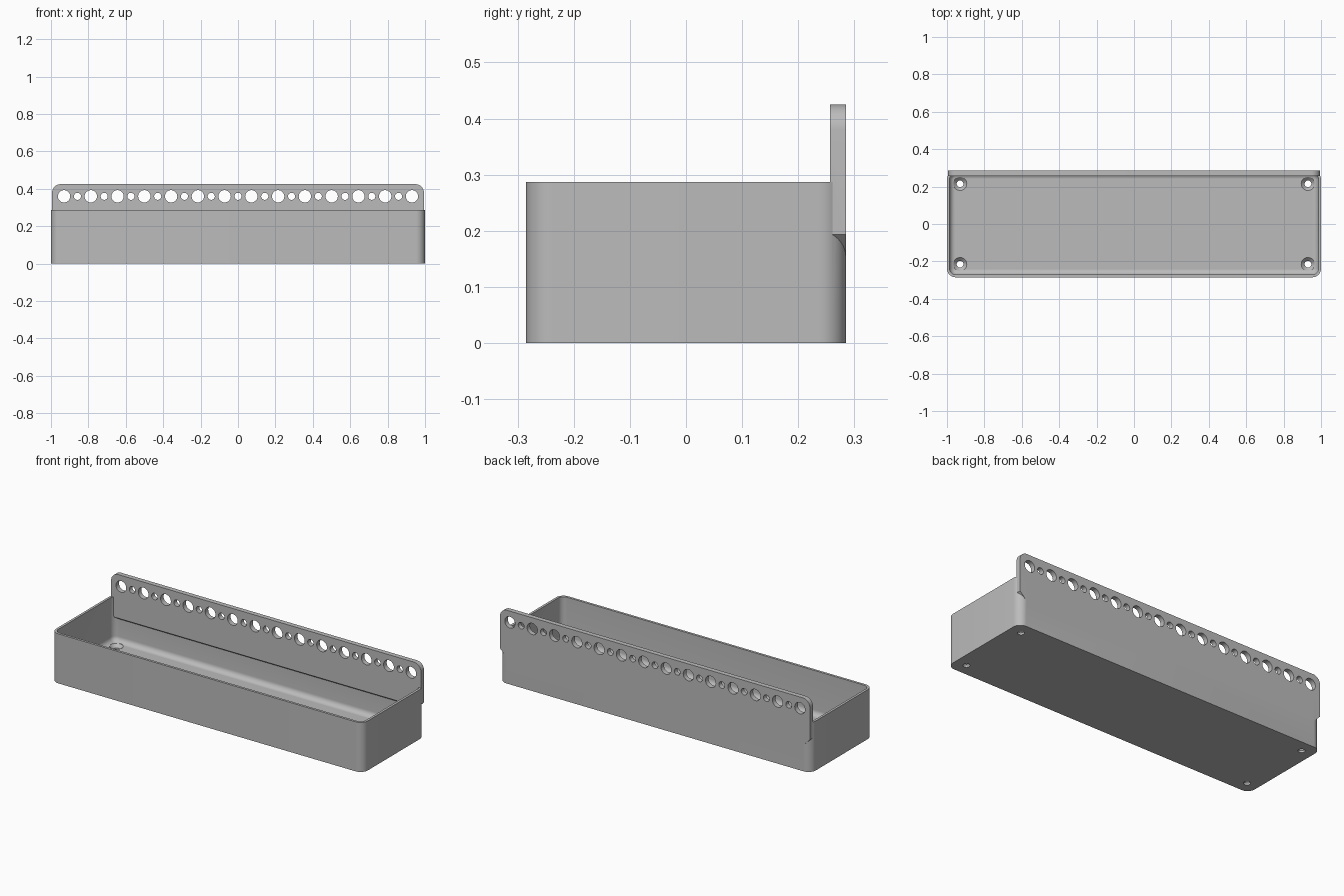
import bpy, bmesh, math

if "Cube" in bpy.data.objects:
    bpy.data.objects.remove(bpy.data.objects["Cube"])

# Single plain grey plastic
grey = bpy.data.materials.new("grey plastic")
grey.use_nodes = True
grey.diffuse_color = (0.5, 0.5, 0.5, 1)
grey.node_tree.nodes["Principled BSDF"].inputs["Base Color"].default_value = (0.5, 0.5, 0.5, 1)

HX, HY, HZ = 1.0, 0.285, 0.287      # bin half width, half depth, height
WALL, FLOOR, CORNER = 0.014, 0.03, 0.047
PANEL_X, PANEL_FRONT, PANEL_TOP = 0.994, 0.257, 0.425


def loft(name, rings):
    """Closed solid through rings of equal point count."""
    bm = bmesh.new()
    loops = [[bm.verts.new(p) for p in ring] for ring in rings]
    for a, b in zip(loops, loops[1:]):
        for i in range(len(a)):
            j = (i + 1) % len(a)
            bm.faces.new((a[i], a[j], b[j], b[i]))
    bm.faces.new(loops[0])
    bm.faces.new(loops[-1])
    bmesh.ops.recalc_face_normals(bm, faces=bm.faces)
    mesh = bpy.data.meshes.new(name)
    bm.to_mesh(mesh)
    bm.free()
    mesh.materials.append(grey)
    obj = bpy.data.objects.new(name, mesh)
    bpy.context.collection.objects.link(obj)
    return obj


def arc(cx, cy, r, start, steps=10):
    """Quarter arc, counter-clockwise."""
    angles = [start + math.pi / 2 * i / steps for i in range(steps + 1)]
    return [(cx + r * math.cos(a), cy + r * math.sin(a)) for a in angles]


def rounded_rect(hx, hy, r, z):
    pts = []
    for k, (sx, sy) in enumerate(((1, 1), (-1, 1), (-1, -1), (1, -1))):
        pts += arc(sx * (hx - r), sy * (hy - r), r, k * math.pi / 2)
    return [(x, y, z) for x, y in pts]


def circle(r, place, n=32):
    return [place(r * math.cos(2 * math.pi * i / n), r * math.sin(2 * math.pi * i / n)) for i in range(n)]


def combine(target, other, operation):
    mod = target.modifiers.new(operation.title(), "BOOLEAN")
    mod.operation, mod.solver, mod.object = operation, "EXACT", other
    bpy.ops.object.select_all(action="DESELECT")
    bpy.context.view_layer.objects.active = target
    target.select_set(True)
    bpy.ops.object.modifier_apply(modifier=mod.name)
    bpy.data.objects.remove(other)


# Bin body, hollowed by a cavity with a filleted floor
tray = loft("storage_bin", [rounded_rect(HX, HY, CORNER, z) for z in (0, HZ)])
fillet = 0.03
rings = []
for i in range(9):
    a = math.pi / 2 * i / 8
    inset = WALL + fillet * (1 - math.sin(a))
    z = FLOOR + fillet * (1 - math.cos(a))
    rings.append(rounded_rect(HX - inset, HY - inset, CORNER - inset, z))
rings.append(rounded_rect(HX - WALL, HY - WALL, CORNER - WALL, HZ + 0.1))
combine(tray, loft("cavity_cutter", rings), "DIFFERENCE")


# Mounting panel: rounded top corners, sloped lower ends and inner lower edge
def panel_outline(bottom, y):
    r, slope_end = 0.045, 0.193
    half = [(PANEL_X - (slope_end - bottom), bottom), (PANEL_X, slope_end)]
    half += arc(PANEL_X - r, PANEL_TOP - r, r, 0)
    return [(x, y, z) for x, z in half + [(-x, z) for x, z in reversed(half)]]


panel = loft("mounting_panel", [panel_outline(0.172, PANEL_FRONT), panel_outline(0.15, HY)])
combine(tray, panel, "UNION")

# Alternating large and small holes along the panel
pitch = 1.86 / 26
for i in range(27):
    radius = 0.019 if i % 2 else 0.033
    cx = -0.93 + i * pitch
    cutter = loft("panel_hole_cutter", [
        circle(radius, lambda u, v: (cx + u, y, 0.36 + v)) for y in (0.2, 0.35)])
    combine(tray, cutter, "DIFFERENCE")

# Countersunk screw holes in the floor
for sx in (-1, 1):
    for sy in (-1, 1):
        steps = ((0.018, -0.02), (0.018, 0.012), (0.036, FLOOR), (0.036, FLOOR + 0.02))
        cutter = loft("screw_hole_cutter", [
            circle(r, lambda u, v: (sx * 0.93 + u, sy * 0.215 + v, z)) for r, z in steps])
        combine(tray, cutter, "DIFFERENCE")

bpy.ops.object.shade_smooth_by_angle(angle=math.radians(30))
